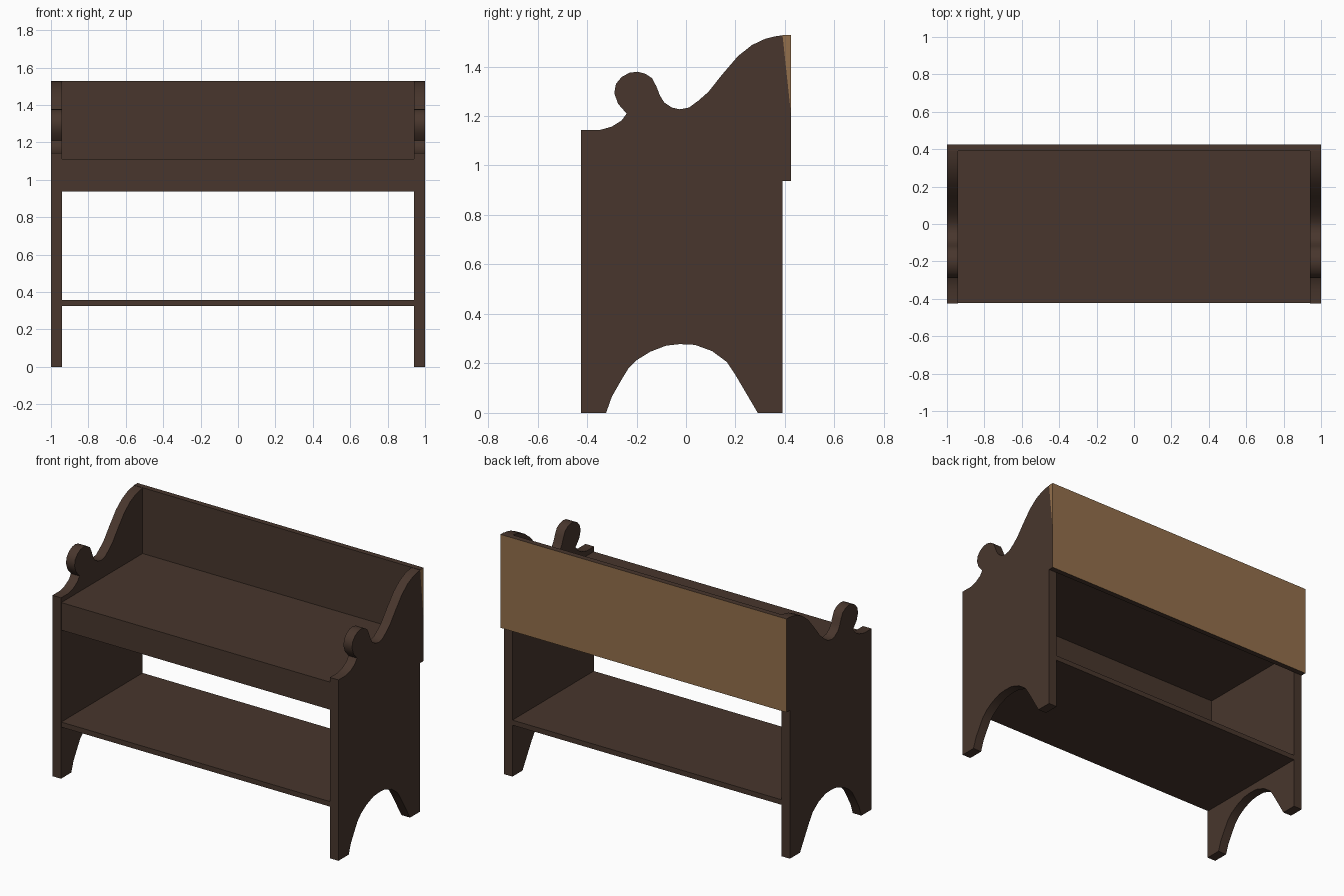
import bpy, bmesh, math
from mathutils import Vector

if "Cube" in bpy.data.objects:
    bpy.data.objects.remove(bpy.data.objects["Cube"])


def material(name, rgb):
    m = bpy.data.materials.new(name)
    m.diffuse_color = (*rgb, 1)
    m.use_nodes = True
    m.node_tree.nodes["Principled BSDF"].inputs["Base Color"].default_value = m.diffuse_color
    return m


brown = material("dark brown wood", (0.065, 0.037, 0.026))
tan = material("raw tan wood", (0.296, 0.162, 0.072))


def finish(name, bm, mats=(brown,)):
    bmesh.ops.recalc_face_normals(bm, faces=bm.faces)
    mesh = bpy.data.meshes.new(name)
    bm.to_mesh(mesh)
    bm.free()
    for m in mats:
        mesh.materials.append(m)
    obj = bpy.data.objects.new(name, mesh)
    bpy.context.collection.objects.link(obj)
    return obj


def box_mesh(x, y, z):
    bm = bmesh.new()
    bmesh.ops.create_cube(bm, size=1)
    for v in bm.verts:
        v.co = [r[0] if c < 0 else r[1] for c, r in zip(v.co, (x, y, z))]
    return bm


# Scrolled top edge, front to back, and foot arch, back to front (y, z)
scroll = [(-.425, 1.143), (-.35, 1.143), (-.30, 1.157), (-.26, 1.182), (-.24, 1.21),
          (-.275, 1.25), (-.29, 1.293), (-.283, 1.33), (-.26, 1.358), (-.228, 1.375),
          (-.195, 1.379), (-.165, 1.371), (-.137, 1.353), (-.12, 1.32), (-.105, 1.282),
          (-.088, 1.255), (-.057, 1.234), (-.025, 1.227), (.012, 1.234), (.05, 1.262),
          (.09, 1.297), (.145, 1.366), (.21, 1.442), (.267, 1.487), (.32, 1.512),
          (.36, 1.522), (.39, 1.526)]
arch = [(.29, 0), (.2, .153), (.165, .206), (.105, .25), (.036, .275), (-.025, .278),
        (-.08, .272), (-.145, .247), (-.198, .214), (-.234, .178), (-.263, .13),
        (-.3, .065), (-.323, 0)]
outline = scroll + [(.39, 0)] + arch + [(-.425, 0)]

# Side panels
for name, x in (("left_side_panel", -1), ("right_side_panel", .94)):
    bm = bmesh.new()
    face = bm.faces.new([bm.verts.new((x, y, z)) for y, z in outline])
    ext = bmesh.ops.extrude_face_region(bm, geom=[face])["geom"]
    bmesh.ops.translate(bm, vec=(.06, 0, 0),
                        verts=[v for v in ext if isinstance(v, bmesh.types.BMVert)])
    panel = finish(name, bm)
    bpy.ops.object.select_all(action='DESELECT')
    panel.select_set(True)
    bpy.context.view_layer.objects.active = panel
    bpy.ops.object.shade_smooth_by_angle(angle=math.radians(35))

# Seat, front apron and low shelf between the sides
inner = (-.94, .94)
finish("seat", box_mesh(inner, (-.422, .39), (1.08, 1.112)))
finish("front_apron", box_mesh(inner, (-.422, -.387), (.938, 1.08)))
finish("shelf", box_mesh(inner, (-.422, .39), (.325, .357)))

# Back board: bare wood on the rear face and on a wedge of the right end
bm = box_mesh((-1, 1), (.39, .425), (.938, 1.528))
bm.normal_update()
end = next(f for f in bm.faces if f.normal.x > .9)
a, b = Vector((1, .39, 1.528)), Vector((1, .425, 1.2))
normal = Vector((1, 0, 0)).cross(b - a)
bmesh.ops.bisect_plane(bm, geom=[end, *end.edges, *end.verts], dist=1e-4,
                       plane_co=a, plane_no=normal)
bm.normal_update()
for f in bm.faces:
    wedge = f.normal.x > .9 and f.calc_center_median().z > 1.35
    f.material_index = int(f.normal.y > .9 or wedge)
finish("back_board", bm, (brown, tan))
